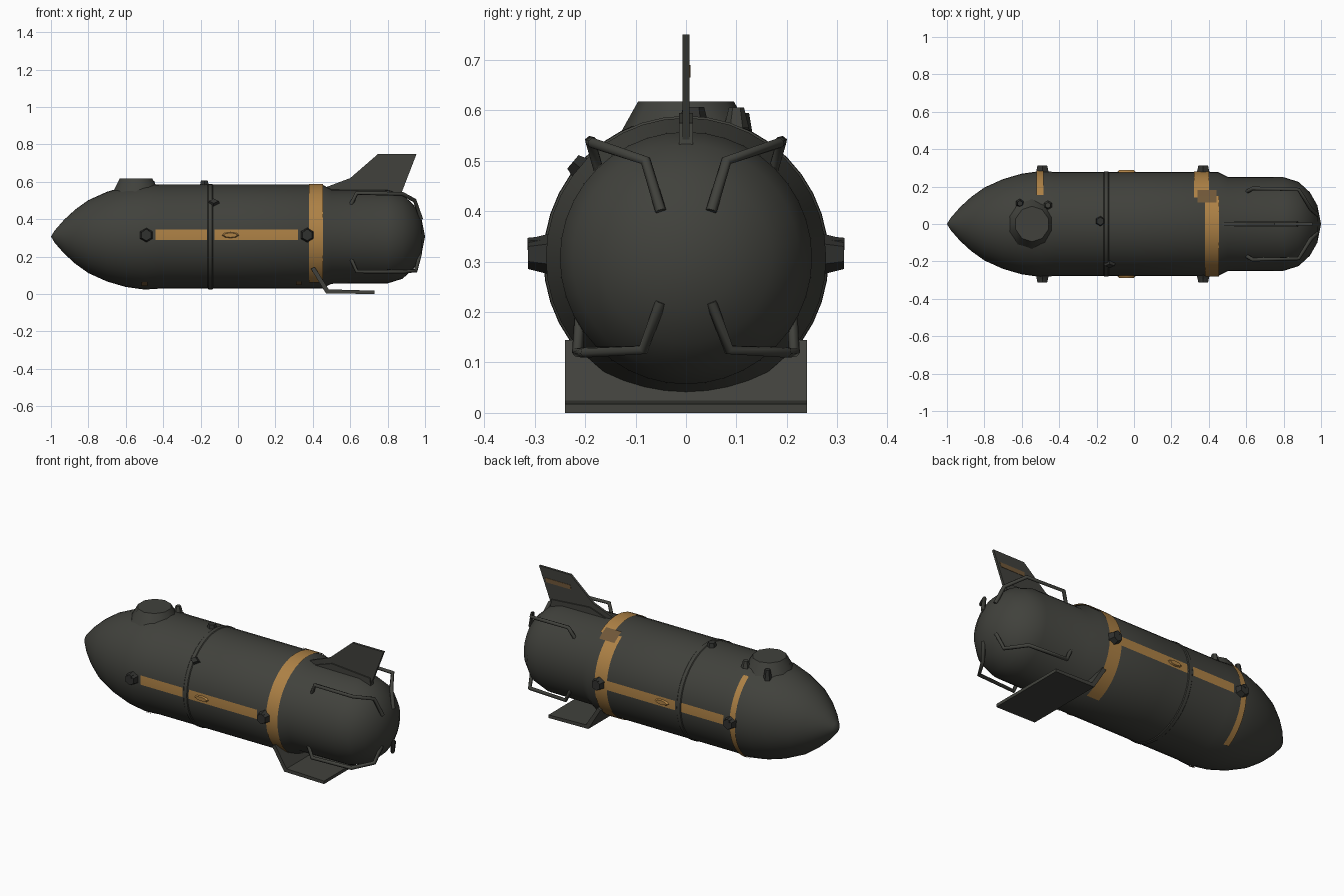
import bpy, bmesh
from math import sin, cos, radians
from mathutils import Vector, Matrix

cube = bpy.data.objects.get("Cube")
if cube:
    bpy.data.objects.remove(cube)

AXIS_Z = 0.307
R = 0.278


def material(name, rgb, rough=0.7):
    m = bpy.data.materials.new(name)
    m.use_nodes = True
    m.diffuse_color = (*rgb, 1)
    bsdf = m.node_tree.nodes["Principled BSDF"]
    bsdf.inputs["Base Color"].default_value = (*rgb, 1)
    bsdf.inputs["Roughness"].default_value = rough
    return m


HULL = material("dark olive grey", (0.052, 0.053, 0.045))
GOLD = material("ochre paint", (0.42, 0.22, 0.06))
BROWN = material("worn ochre", (0.16, 0.095, 0.04))
IRON = material("dark iron", (0.03, 0.031, 0.028))


def finish(name, bm, mat, smooth=True, angle=40):
    me = bpy.data.meshes.new(name)
    bm.to_mesh(me)
    bm.free()
    me.materials.append(mat)
    if smooth:
        me.shade_smooth()
        me.set_sharp_from_angle(angle=radians(angle))
    ob = bpy.data.objects.new(name, me)
    bpy.context.collection.objects.link(ob)
    return ob


def lathe(name, profile, mat, start=-180, end=180, step=9):
    """Sweep (x, radius) points round the long axis; angle 0 is the top, 90 is +y."""
    bm = bmesh.new()
    n = max(1, round((end - start) / step))
    rings = []
    for i in range(n + 1):
        a = radians(start + (end - start) * i / n)
        rings.append([bm.verts.new((x, r * sin(a), AXIS_Z + r * cos(a))) for x, r in profile])
    for p, q in zip(rings, rings[1:]):
        for j in range(len(profile) - 1):
            bm.faces.new((p[j], p[j + 1], q[j + 1], q[j]))
    bmesh.ops.remove_doubles(bm, verts=bm.verts, dist=1e-5)
    bm.normal_update()
    for f in bm.faces:
        c = f.calc_center_median()
        if f.normal.dot(Vector((c.x * 0.1, c.y, c.z - AXIS_Z))) < 0:
            f.normal_flip()
    return finish(name, bm, mat)


def slab(name, outline, y0, y1, mat):
    """Extrude an (x, z) outline between two y values."""
    bm = bmesh.new()
    face = bm.faces.new([bm.verts.new((x, y0, z)) for x, z in outline])
    new = bmesh.ops.extrude_face_region(bm, geom=[face])["geom"]
    verts = [v for v in new if isinstance(v, bmesh.types.BMVert)]
    bmesh.ops.translate(bm, verts=verts, vec=(0, y1 - y0, 0))
    bmesh.ops.recalc_face_normals(bm, faces=bm.faces)
    return finish(name, bm, mat, smooth=False)


def lump(name, loc, size, mat, sides=8, taper=0.6, rot=None):
    """Tapered prism of full size given, narrowing along its local z."""
    bm = bmesh.new()
    bmesh.ops.create_cone(bm, cap_ends=True, segments=sides, radius1=0.5, radius2=0.5 * taper, depth=1)
    mat4 = Matrix.Translation(loc) @ (rot or Matrix()) @ Matrix.Diagonal((*size, 1))
    bmesh.ops.transform(bm, matrix=mat4, verts=bm.verts)
    return finish(name, bm, mat, angle=35)


def pipe(name, points, radius, mat):
    cu = bpy.data.curves.new(name, "CURVE")
    cu.dimensions = "3D"
    cu.bevel_depth = radius
    cu.bevel_resolution = 1
    cu.use_fill_caps = True
    sp = cu.splines.new("POLY")
    sp.points.add(len(points) - 1)
    for p, co in zip(sp.points, points):
        p.co = (*co, 1)
    cu.materials.append(mat)
    ob = bpy.data.objects.new(name, cu)
    bpy.context.collection.objects.link(ob)


# Hull: pointed nose, straight body, narrower tail with a round end
lathe("hull", [(-1, 0), (-0.98, 0.033), (-0.93, 0.09), (-0.87, 0.145), (-0.8, 0.195),
               (-0.7, 0.24), (-0.6, 0.269), (-0.5, 0.283), (-0.42, R), (0, R), (0.45, R),
               (0.5, 0.252), (0.8, 0.25), (0.88, 0.225), (0.94, 0.17), (0.98, 0.1), (1, 0)], HULL)
lathe("seam_ring", [(-0.162, R), (-0.158, R + 0.004), (-0.138, R + 0.004), (-0.134, R)], HULL)


# Painted bands, staggered across the top
def band(name, x0, x1, start, end, mat=GOLD, r=R + 0.004):
    lathe(name, [(x0, r), (x1, r)], mat, start, end, 6)


band("rear_band_front", 0.38, 0.455, -150, 32)
band("rear_band_back", 0.32, 0.40, 30, 160)
band("rear_band_link", 0.34, 0.44, 24, 40, BROWN, R + 0.005)
band("nose_band_back", -0.52, -0.485, 33, 150, GOLD, 0.287)
band("nose_band_front_patch", -0.515, -0.485, -157, -148, BROWN, 0.287)
band("rear_front_patch", 0.31, 0.34, -157, -148, BROWN)

for side, label in ((-1, "front"), (1, "back")):
    # Side stripes, split by the seam ring
    for x0, x1, part in ((-0.44, -0.165, "short"), (-0.125, 0.32, "long")):
        band(f"{label}_{part}_stripe", x0, x1, side * 88 - 5.5, side * 88 + 5.5)
    lump(f"{label}_stripe_bump", (-0.04, side * 0.28, 0.315), (0.12, 0.04, 0.02), GOLD, 8, 0.6,
         Matrix.Rotation(radians(-90 * side), 4, "X"))
    # Clamps at both stripe ends
    for x, part in ((-0.49, "nose"), (0.37, "rear")):
        turn = Matrix.Rotation(radians(-90 * side), 4, "X")
        lump(f"{label}_{part}_clamp", (x, side * 0.288, 0.315), (0.085, 0.085, 0.05), IRON, 6, 0.7, turn)
        lump(f"{label}_{part}_clamp_bolt", (x, side * 0.3, 0.335), (0.035, 0.03, 0.028), IRON, 6, 0.8, turn)
    # Guard rails around the tail
    pipe(f"{label}_upper_rail", [(0.6, side * 0.17, 0.47), (0.635, side * 0.19, 0.54),
                                 (0.88, side * 0.185, 0.535), (0.945, side * 0.08, 0.5),
                                 (0.98, side * 0.05, 0.40)], 0.011, HULL)
    pipe(f"{label}_lower_rail", [(0.6, side * 0.21, 0.2), (0.635, side * 0.215, 0.12),
                                 (0.88, side * 0.2, 0.12), (0.95, side * 0.085, 0.125),
                                 (0.975, side * 0.05, 0.22)], 0.011, HULL)

# Upright tail fin with a thicker root and a painted mark
slab("tail_fin", [(0.44, 0.56), (0.60, 0.62), (0.75, 0.75), (0.955, 0.75), (0.87, 0.53), (0.6, 0.53)],
     -0.007, 0.007, HULL)
slab("tail_fin_root", [(0.46, 0.54), (0.62, 0.595), (0.87, 0.575), (0.88, 0.5), (0.5, 0.5)],
     -0.014, 0.014, HULL)
slab("tail_fin_mark", [(0.745, 0.665), (0.75, 0.69), (0.915, 0.69), (0.905, 0.665)], 0.006, 0.009, BROWN)

# Lower skid plate, bent down from the hull
slab("skid_plate", [(0.39, 0.135), (0.41, 0.145), (0.485, 0.025), (0.73, 0.018),
                    (0.73, 0), (0.47, 0.004)], -0.24, 0.24, HULL)

# Top hatch and small fittings
lump("top_hatch", (-0.545, 0, 0.577), (0.27, 0.28, 0.08), HULL, 10, 0.68)
lump("top_knob", (-0.18, 0.015, 0.588), (0.06, 0.06, 0.036), IRON, 6, 0.7)
lump("hatch_latch", (-0.61, 0.11, 0.565), (0.05, 0.05, 0.06), IRON, 6, 0.6)
lump("hatch_hinge", (-0.46, 0.1, 0.585), (0.05, 0.05, 0.04), HULL, 6, 0.6)
lump("front_vent", (-0.13, -0.215, 0.49), (0.07, 0.05, 0.024), IRON, 4, 0.7,
     Matrix.Rotation(radians(50), 4, "X"))
